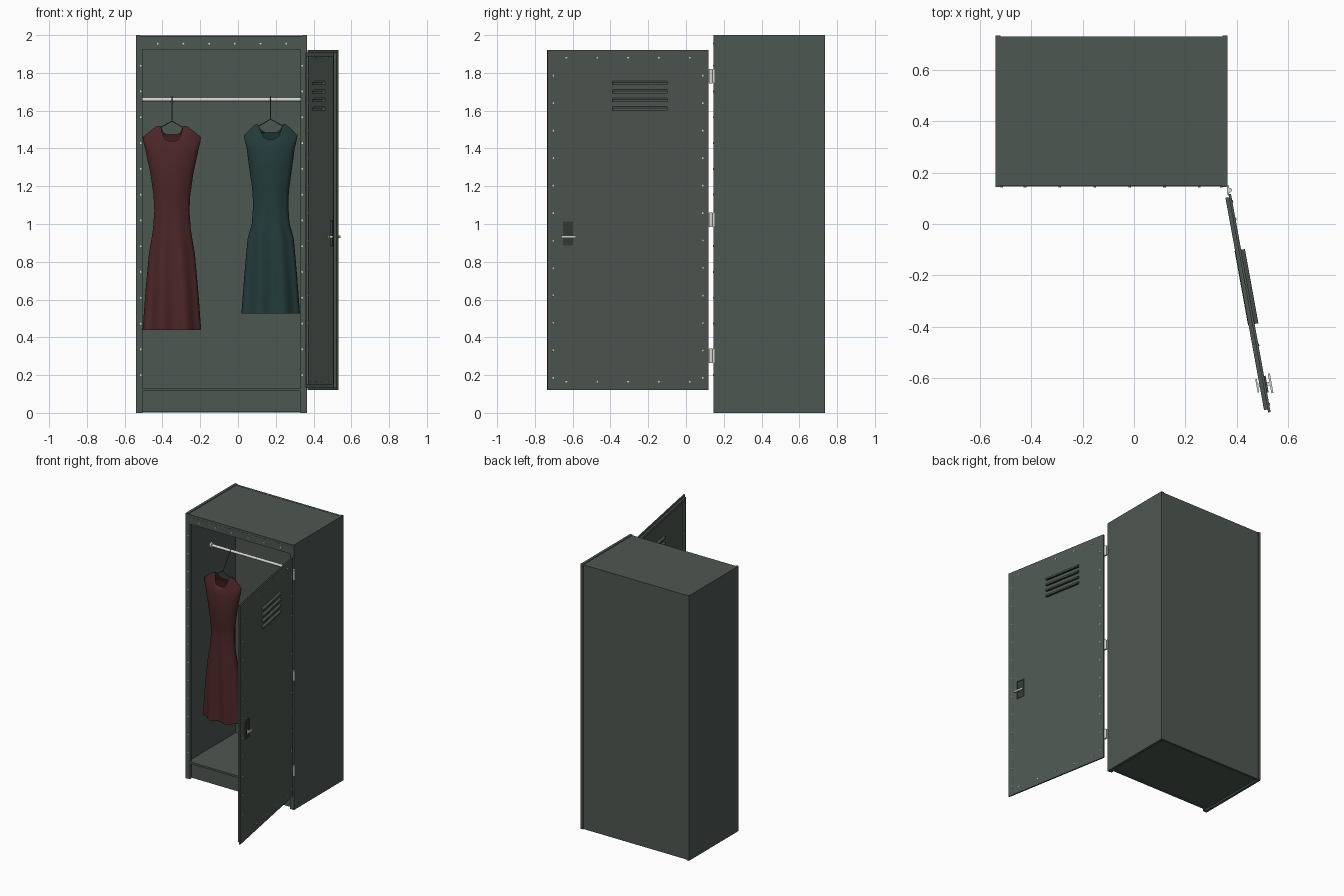
import bpy, bmesh, math
from mathutils import Matrix, Vector

cube = bpy.data.objects.get("Cube")
if cube:
    bpy.data.objects.remove(cube)


def material(name, r, g, b):
    m = bpy.data.materials.new(name)
    m.use_nodes = True
    m.diffuse_color = (r, g, b, 1)
    m.node_tree.nodes["Principled BSDF"].inputs["Base Color"].default_value = (r, g, b, 1)
    return m


PAINT = material("grey green paint", .076, .095, .083)
DARK = material("dark recess", .035, .043, .038)
STEEL = material("pale steel", .68, .70, .67)
WIRE = material("hanger wire", .08, .08, .08)
RED = material("maroon cloth", .072, .019, .021)
TEAL = material("teal cloth", .017, .043, .043)


def finish(name, bm, mat, matrix=None, smooth=False):
    bmesh.ops.recalc_face_normals(bm, faces=bm.faces)
    mesh = bpy.data.meshes.new(name)
    bm.to_mesh(mesh)
    bm.free()
    mesh.materials.append(mat)
    ob = bpy.data.objects.new(name, mesh)
    bpy.context.collection.objects.link(ob)
    if matrix:
        ob.matrix_world = matrix
    if smooth:
        for p in mesh.polygons:
            p.use_smooth = True
    return ob


def boxes(name, spans, mat, matrix=None):
    """One mesh from (x0, x1, y0, y1, z0, z1) boxes."""
    bm = bmesh.new()
    for x0, x1, y0, y1, z0, z1 in spans:
        place = Matrix.Translation(((x0 + x1) / 2, (y0 + y1) / 2, (z0 + z1) / 2))
        scale = Matrix.Diagonal((x1 - x0, y1 - y0, z1 - z0, 1))
        bmesh.ops.create_cube(bm, size=1, matrix=place @ scale)
    return finish(name, bm, mat, matrix)


def rods(name, items, mat, axis, sides=8, matrix=None):
    """One mesh from (centre, radius, length) cylinders along an axis."""
    turn = Vector((0, 0, 1)).rotation_difference(Vector(axis)).to_matrix().to_4x4()
    bm = bmesh.new()
    for centre, radius, length in items:
        bmesh.ops.create_cone(bm, cap_ends=True, segments=sides, radius1=radius, radius2=radius,
                              depth=length, matrix=Matrix.Translation(centre) @ turn)
    return finish(name, bm, mat, matrix)


# Cabinet shell
L, R, F, B = -.54, .365, .145, .735
W = .02
boxes("side_panels", [(L, L + W, F, B, 0, 2), (R - W, R, F, B, 0, 2)], PAINT)
boxes("back_panel", [(L + W, R - W, B - W, B - .003, .003, 1.997)], PAINT)
boxes("top_panel", [(L + W, R - W, F + .003, B - W, 1.975, 1.996)], PAINT)
boxes("front_flanges", [(L + W, L + .035, F + .003, F + .02, 0, 1.925),
                        (R - .035, R - W, F + .003, F + .02, 0, 1.925)], PAINT)
boxes("front_header", [(L + W, R - W, F + .002, F + .02, 1.925, 1.98)], PAINT)
boxes("floor_panel", [(L + W, R - W, F + .005, B - W, .115, .13)], PAINT)
boxes("kick_plate", [(L + .035, R - .035, F + .02, F + .035, .005, .115)], PAINT)
boxes("underside", [(L + W, R - W, F + .035, B - W, .012, .03)], PAINT)

rivets = [((x, F + .001, .2 + .1365 * i), .005, .008)
          for x in (L + .025, R - .025) for i in range(13)]
rivets += [((-.425 + .136 * i, F + .001, 1.955), .005, .008) for i in range(6)]
rods("frame_rivets", rivets, STEEL, (0, 1, 0))

# Clothes rail
RY, RZ = .42, 1.66
rods("clothes_rail", [((-.0875, RY, RZ), .011, .86)], STEEL, (1, 0, 0), 20)
rods("rail_sockets", [((L + .027, RY, RZ), .02, .014), ((R - .027, RY, RZ), .02, .014)],
     STEEL, (1, 0, 0), 20)

# Open door, modelled shut with its hinge at the origin
swing = Matrix.Translation((.378, .118, 0)) @ Matrix.Rotation(math.radians(100.3), 4, 'Z')
DW, Z0, Z1 = .865, .12, 1.92
boxes("door_panel", [(-DW, 0, 0, .01, Z0, Z1)], PAINT, swing)
a, b = .012, .034
boxes("door_inner_frame", [(-DW + a, -DW + b, .01, .024, Z0 + a, Z1 - a),
                           (-b, -a, .01, .024, Z0 + a, Z1 - a),
                           (-DW + b, -b, .01, .024, Z0 + a, Z0 + b),
                           (-DW + b, -b, .01, .024, Z1 - b, Z1 - a)], PAINT, swing)
rivets = [((x, .005, .185 + .1455 * i), .005, .016)
          for x in (-.03, -DW + .03) for i in range(12)]
rivets += [((-.1 - .166 * i, .005, z), .005, .016) for z in (.165, 1.88) for i in range(5)]
rods("door_rivets", rivets, STEEL, (0, 1, 0), matrix=swing)

# Louvres: a sloped hood on each face with a dark slot below
bm = bmesh.new()
slots = []
for z in (1.61, 1.655, 1.7, 1.745):
    for face, out in ((0, -.015), (.01, .026)):
        ends = []
        for x in (-.516, -.222):
            ends.append([bm.verts.new(p) for p in ((x, face, z + .012), (x, out, z + .004),
                                                   (x, out, z - .008), (x, face, z - .008))])
        p, q = ends
        bm.faces.new(p)
        bm.faces.new(q)
        for i in range(4):
            bm.faces.new((p[i], p[(i + 1) % 4], q[(i + 1) % 4], q[i]))
    slots.append((-.514, -.224, -.012, .022, z - .01, z - .008))
finish("door_louvres", bm, PAINT, swing)
boxes("louvre_slots", slots, DARK, swing)

# Latch
u0, u1 = -.788, -.722
boxes("latch_pocket", [(u0, u1, -.002, .012, .88, 1.02)], DARK, swing)
boxes("latch_surround", [(u0, u0 + .006, -.006, .018, .88, 1.02),
                         (u1 - .006, u1, -.006, .018, .88, 1.02),
                         (u0, u1, -.006, .018, .88, .886),
                         (u0, u1, -.006, .018, 1.014, 1.02)], PAINT, swing)
boxes("latch_lever", [(u0 - .006, u1 + .006, -.024, -.016, .925, .938),
                      (-.762, -.748, -.018, .034, .925, .938),
                      (u0 + .006, u1 - .006, .03, .036, .925, .938)], STEEL, swing)

# Hinges
HZ = (.302, 1.022, 1.783)
rods("hinge_barrels", [((.373, .132, z), .009, .076) for z in HZ], STEEL, (0, 0, 1), 12)
boxes("hinge_leaves", [(.362, .37, .115, .15, z - .035, z + .035) for z in HZ], STEEL)


# Dresses on hangers
def wire(name, points, radius):
    cu = bpy.data.curves.new(name, 'CURVE')
    cu.dimensions = '3D'
    cu.bevel_depth = radius
    cu.bevel_resolution = 1
    sp = cu.splines.new('POLY')
    sp.points.add(len(points) - 1)
    for pt, co in zip(sp.points, points):
        pt.co = (*co, 1)
    cu.materials.append(WIRE)
    bpy.context.collection.objects.link(bpy.data.objects.new(name, cu))


def shoulder_line(x, front, top, half):
    """Height of the dress's upper edge at a distance from its middle."""
    if x < .058:
        low = .08 if front else .045
        return top - low + (low - .02) * (x / .058) ** 4
    if x < .08:
        return top
    return top - .06 * (x - .08) / (half - .08)


def dress(name, cx, hem, waist, top, half, mat):
    cy, n = .32, 64
    rows = [(hem, .155, .08, .2), (hem + .2, .14, .072, .17),
            (hem + .4, .122, .064, .11), (waist - .1, .1, .054, .05),
            (waist, .093, .048, .03), (waist + .08, .097, .052, .02),
            (waist + .2, .114, .062, .02), (top - .13, half - .015, .052, 0),
            (top - .09, half - .005, .042, 0)]
    bm = bmesh.new()
    rings = []
    for z, w, d, fold in rows:
        ring = []
        for i in range(n):
            t = math.tau * i / n
            ripple = 1 + fold * math.cos(7 * t + 2 * z)
            ring.append(bm.verts.new((cx + w * math.cos(t), cy + d * math.sin(t) * ripple, z)))
        rings.append(ring)
    # Upper edge: straps pinched together, neckline left open
    ring = []
    for i in range(n):
        t = math.tau * i / n
        x = half * math.cos(t)
        depth = .028 if abs(x) < .058 else .003
        z = shoulder_line(abs(x), math.sin(t) < 0, top, half)
        ring.append(bm.verts.new((cx + x, cy + depth * math.sin(t), z)))
    rings.append(ring)
    for lo, hi in zip(rings, rings[1:]):
        for i in range(n):
            j = (i + 1) % n
            bm.faces.new((lo[i], lo[j], hi[j], hi[i]))
    finish(name, bm, mat, smooth=True)

    # Hanger: hook over the rail, leaning neck, sloping arms
    neck = (cx, cy, top + .025)
    hook = [(cx, RY + .015 * math.cos(t), RZ + .015 * math.sin(t))
            for t in (math.pi * k / 8 for k in range(-2, 9))]
    wire(name + "_hanger_hook", hook + [neck], .003)
    wire(name + "_hanger_arms", [(cx - .12, cy, top - .045), (cx - .055, cy, top - .006), neck,
                                 (cx + .055, cy, top - .006), (cx + .12, cy, top - .045),
                                 (cx - .12, cy, top - .045)], .003)


dress("red_dress", -.35, .44, 1.07, 1.52, .155, RED)
dress("teal_dress", .173, .525, 1.1, 1.53, .142, TEAL)
